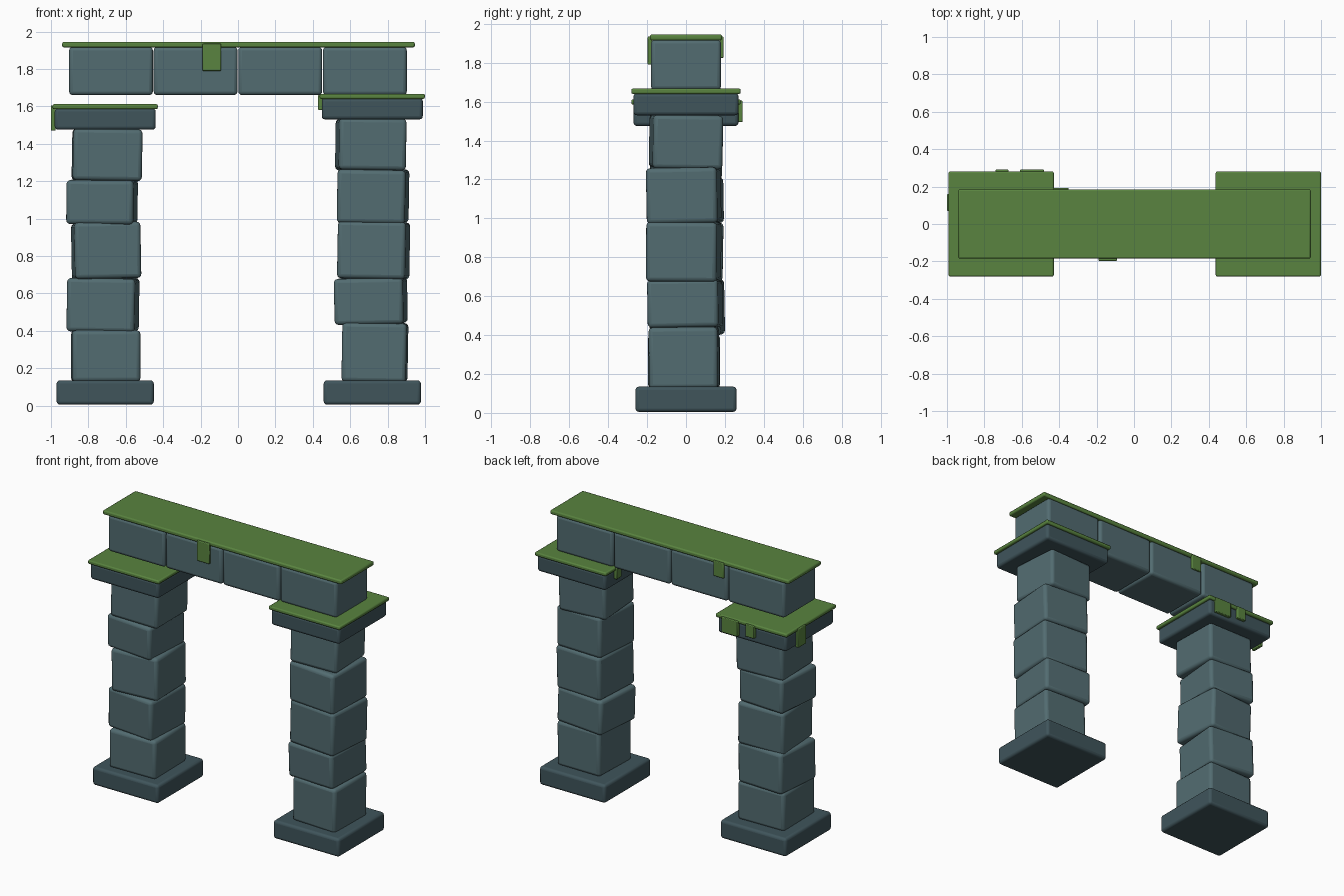
import bpy
from math import radians

if "Cube" in bpy.data.objects:
    bpy.data.objects.remove(bpy.data.objects["Cube"])


def material(name, rgb):
    m = bpy.data.materials.new(name)
    m.diffuse_color = (*rgb, 1)
    m.use_nodes = True
    m.node_tree.nodes["Principled BSDF"].inputs["Base Color"].default_value = m.diffuse_color
    return m


STONE = material("stone", (0.085, 0.15, 0.165))
DARK = material("dark_stone", (0.05, 0.09, 0.105))
MOSS = material("moss", (0.10, 0.23, 0.05))


def box(name, x, y, z, mat, bevel=0.018, rot=(0, 0, 0), segments=3):
    """Bevelled box from (min, max) extents, turned about its centre (degrees)."""
    bpy.ops.mesh.primitive_cube_add(
        size=1, location=[(a + b) / 2 for a, b in (x, y, z)],
        rotation=[radians(r) for r in rot])
    ob = bpy.context.object
    ob.name = name
    ob.scale = [b - a for a, b in (x, y, z)]
    bpy.ops.object.transform_apply(location=False, rotation=False, scale=True)
    mod = ob.modifiers.new("soft_edges", "BEVEL")
    mod.width = bevel
    mod.segments = segments
    ob.data.materials.append(mat)
    bpy.ops.object.shade_smooth_by_angle(angle=radians(35))
    return ob


def pillar(side, cx, blocks, top):
    # Foot slab
    box(side + "_base", (cx - .26, cx + .26), (-.26, .26), (.005, .135), DARK)
    # Stacked crooked stones: centre x, centre y, width, depth, z range, rotation
    for i, (bx, by, w, d, z0, z1, rot) in enumerate(blocks):
        box(f"{side}_block_{i + 1}", (bx - w / 2, bx + w / 2),
            (by - d / 2, by + d / 2), (z0 - .003, z1 + .003), STONE, .022, rot)
    # Capital and its moss sheet
    box(side + "_capital", (cx - .27, cx + .27), (-.27, .27),
        (top, top + .115), DARK)
    box(side + "_capital_moss", (cx - .281, cx + .281), (-.281, .281),
        (top + .11, top + .137), MOSS, .008, segments=2)


pillar("left", -.71, [
    (-.707, -.01, .365, .365, .13, .40, (0, 0, 1)),
    (-.722, .005, .365, .365, .40, .68, (1, 1, -4)),
    (-.705, .0, .355, .365, .68, .975, (-1, -1, 3)),
    (-.727, .0, .36, .365, .975, 1.205, (1, .5, -4)),
    (-.70, .0, .37, .365, 1.205, 1.475, (-.5, 1, 1)),
], 1.475)
pillar("right", .718, [
    (.732, -.01, .345, .355, .13, .44, (.5, 1, -1.5)),
    (.71, -.005, .37, .365, .44, .68, (1, -1, -4)),
    (.725, -.012, .365, .365, .68, .98, (-.5, 1, -4)),
    (.722, -.012, .365, .365, .98, 1.26, (1, 1, -3.5)),
    (.71, .0, .36, .36, 1.26, 1.53, (-1, 1, 3.5)),
], 1.53)

# Lintel: four stones in a row under one moss sheet
for i in range(4):
    x = -.905 + i * .4525
    box(f"lintel_block_{i + 1}", (x + .002, x + .45), (-.18, .18),
        (1.66, 1.918), STONE, .02)
box("lintel_moss", (-.94, .945), (-.185, .185), (1.915, 1.945), MOSS, .009,
    segments=2)

# Moss tongues hanging over the edges
drips = [
    ("lintel_front", (-.19, -.09), (-.197, -.175), (1.79, 1.935)),
    ("lintel_back", (-.43, -.35), (.175, .193), (1.825, 1.935)),
    ("left_capital_back_wide", (-.61, -.48), (.265, .291), (1.495, 1.605)),
    ("left_capital_back_narrow", (-.74, -.67), (.265, .291), (1.515, 1.605)),
    ("left_capital_side", (-1.0, -.975), (.07, .16), (1.47, 1.605)),
    ("right_capital_side", (.428, .452), (.11, .17), (1.58, 1.66)),
]
for name, x, y, z in drips:
    box(name + "_moss_drip", x, y, z, MOSS, .005, segments=2)
